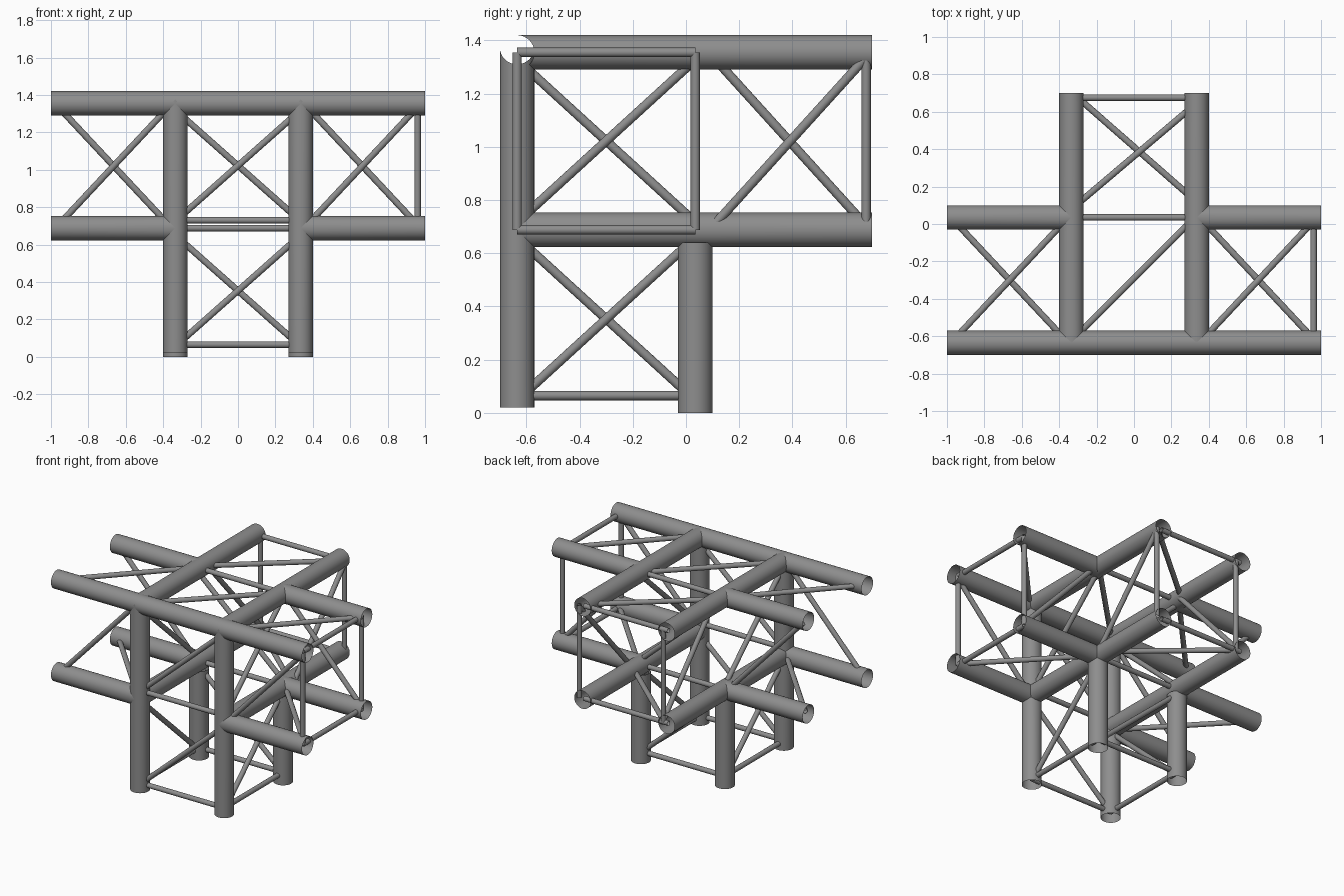
import bpy, bmesh, math
from mathutils import Vector

if "Cube" in bpy.data.objects:
    bpy.data.objects.remove(bpy.data.objects["Cube"])

R, r = 0.065, 0.0175          # chord and brace radii
X, YF, YB = 0.335, -0.635, 0.035
ZT, ZL = 1.355, 0.688
AX = {'x': Vector((1, 0, 0)), 'y': Vector((0, 1, 0)), 'z': Vector((0, 0, 1))}

steel = bpy.data.materials.new("dark_steel")
steel.diffuse_color = (0.27, 0.27, 0.27, 1)
steel.use_nodes = True
steel.node_tree.nodes["Principled BSDF"].inputs["Base Color"].default_value = steel.diffuse_color


def tube(name, a, b, rad=r, sides=16, cut=None):
    """Open thin tube from a to b; end a may be saddle-cut against a chord along axis 'cut'."""
    a, b = Vector(a), Vector(b)
    d = (b - a).normalized()
    u = d.orthogonal().normalized()
    v = d.cross(u)
    n = d.cross(AX[cut]).normalized() if cut else None
    bm = bmesh.new()
    lo, hi = [], []
    for i in range(sides):
        t = 2 * math.pi * i / sides
        off = (u * math.cos(t) + v * math.sin(t)) * rad
        s = math.sqrt(max(0, R * R - off.dot(n) ** 2)) if cut else 0
        lo.append(bm.verts.new(a + off + d * s))
        hi.append(bm.verts.new(b + off))
    for i in range(sides):
        j = (i + 1) % sides
        bm.faces.new((lo[i], lo[j], hi[j], hi[i])).smooth = True
    # make sure the walls face outward
    f = bm.faces[:][0]
    f.normal_update()
    mid = f.calc_center_median()
    if f.normal.dot(mid - a - d * (mid - a).dot(d)) < 0:
        bmesh.ops.reverse_faces(bm, faces=bm.faces[:])
    me = bpy.data.meshes.new(name)
    bm.to_mesh(me)
    bm.free()
    me.materials.append(steel)
    ob = bpy.data.objects.new(name, me)
    bpy.context.collection.objects.link(ob)
    return ob


def chord(name, a, b, cut=None):
    return tube(name, a, b, R, 32, cut)


# main chords
chord("top_front_chord", (-1, YF, ZT), (1, YF, ZT))
for s, side in ((-1, "left"), (1, "right")):
    x = s * X
    chord(side + "_lower_front_chord", (x, YF, ZL), (s, YF, ZL), 'z')
    for z, lv in ((ZT, "upper"), (ZL, "lower")):
        chord(f"{side}_{lv}_back_wing_chord", (x, YB, z), (s, YB, z), 'y')
        chord(f"{side}_{lv}_depth_chord", (x, YF, z), (x, 0.7, z), 'x' if z == ZT else 'z')
    chord(side + "_front_post", (x, YF, ZT + 0.02), (x, YF, 0.02), 'x')
    chord(side + "_back_post", (x, YB, 0.64), (x, YB, 0))

# leg section: bottom ring
zb = 0.065
for y, n in ((YF, "front"), (YB, "back")):
    tube(n + "_foot_brace", (-X, y, zb), (X, y, zb))
for x, n in ((-X, "left"), (X, "right")):
    tube(n + "_foot_brace", (x, YF, zb), (x, YB, zb))

# leg and core diagonals: opposite faces lean opposite ways
e = 0.31
for zc, n in ((0.353, "leg"), (1.022, "core")):
    for y, s, side in ((YF, 1, "front"), (YB, -1, "back")):
        tube(f"{n}_{side}_diagonal", (-s * e, y, zc - 0.275), (s * e, y, zc + 0.275))
    for x, s, side in ((X, 1, "right"), (-X, -1, "left")):
        c = (YF + YB) / 2
        tube(f"{n}_{side}_diagonal", (x, c - s * e, zc - 0.283), (x, c + s * e, zc + 0.283))
tube("core_top_diagonal", (-e, -0.6, ZT), (e, 0.02, ZT))

# cross braces between the depth chords
for y, z, n in ((YF, 0.73, "front_middle"), (YB, ZL, "back_middle"), (YB, ZT, "top_middle"),
                (0.675, ZL, "rear_lower"), (0.675, ZT, "rear_upper")):
    tube(n + "_cross_brace", (-X, y, z), (X, y, z))

# wing diagonals
for s, side in ((-1, "left"), (1, "right")):
    a, b = sorted((s * 0.375, s * 0.955))
    for y, flip, n in ((YF, 1, "front"), (YB, -1, "back")):
        p, q = (a, b) if flip > 0 else (b, a)
        tube(f"{side}_wing_{n}_diagonal", (p, y, 0.71), (q, y, 1.33))
    for z, flip, n in ((ZT, 1, "top"), (ZL, -1, "bottom")):
        p, q = (a, b) if flip > 0 else (b, a)
        tube(f"{side}_wing_{n}_diagonal", (p, -0.61, z), (q, 0.01, z))

# right wing end frame
for y, n in ((YF, "front"), (YB, "back")):
    tube(f"right_end_{n}_upright", (0.96, y, ZL), (0.96, y, ZT))
for z, n in ((ZT, "upper"), (ZL, "lower")):
    tube(f"right_end_{n}_brace", (0.96, YF, z), (0.96, YB, z))

# rear arm: end uprights and diagonals
for x, s, side in ((0.375, 1, "right"), (-0.295, -1, "left")):
    tube(f"rear_{side}_upright", (x, 0.677, ZL), (x, 0.677, ZT))
    p, q = (0.1, 0.68) if s > 0 else (0.68, 0.1)
    tube(f"rear_{side}_diagonal", (x, p, 0.7), (x, q, 1.34))
tube("rear_top_diagonal", (-0.31, 0.1, ZT), (0.31, 0.625, ZT))
tube("rear_bottom_diagonal", (-0.3, 0.675, ZL), (0.31, 0.14, ZL))
